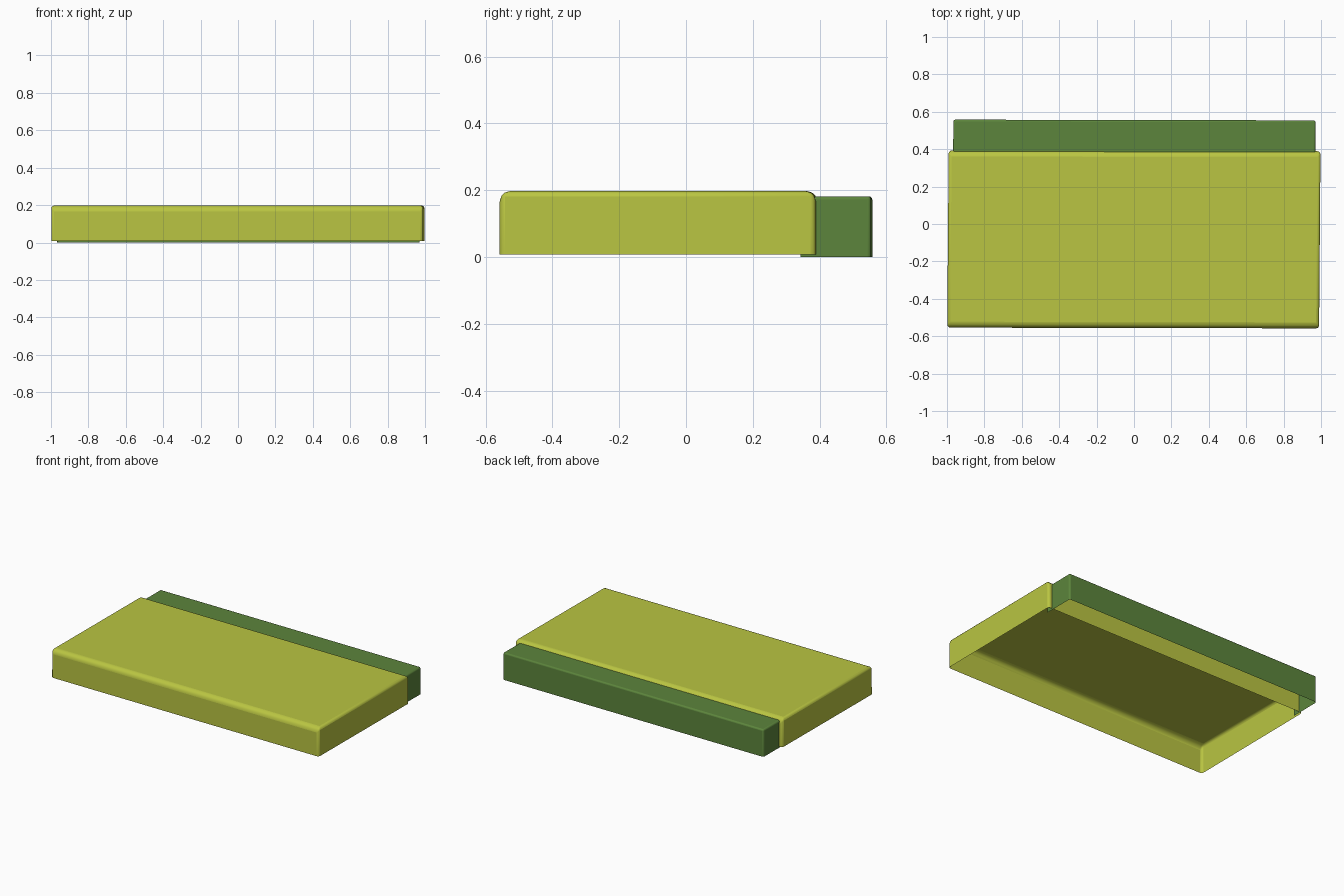
import bpy, bmesh

if "Cube" in bpy.data.objects:
    bpy.data.objects.remove(bpy.data.objects["Cube"])


def material(name, rgb):
    m = bpy.data.materials.new(name)
    m.diffuse_color = (*rgb, 1)
    m.use_nodes = True
    m.node_tree.nodes["Principled BSDF"].inputs["Base Color"].default_value = m.diffuse_color
    return m


def open_shell(name, lo, hi, open_sides, weight, width, mat):
    """Box without the faces matched by open_sides, with rounded outer edges."""
    bm = bmesh.new()
    bmesh.ops.create_cube(bm, size=1)
    for v in bm.verts:
        v.co = [lo[i] + (v.co[i] + 0.5) * (hi[i] - lo[i]) for i in range(3)]
    bm.normal_update()
    bmesh.ops.delete(bm, geom=[f for f in bm.faces if open_sides(f.normal)],
                     context='FACES')
    layer = bm.edges.layers.float.new("bevel_weight_edge")
    for e in bm.edges:
        if len(e.link_faces) == 2:
            e[layer] = weight(e)
    # slight hand-laid skew of the cloth
    for v in bm.verts:
        x, y, z = v.co
        v.co = (x + 0.008 * y, y - 0.002 * x, z)
    mesh = bpy.data.meshes.new(name)
    bm.to_mesh(mesh)
    bm.free()
    mesh.materials.append(mat)
    ob = bpy.data.objects.new(name, mesh)
    bpy.context.collection.objects.link(ob)
    bev = ob.modifiers.new("rounded_edges", 'BEVEL')
    bev.limit_method = 'WEIGHT'
    bev.width = width
    bev.segments = 3
    bpy.ops.object.select_all(action='DESELECT')
    ob.select_set(True)
    bpy.context.view_layer.objects.active = ob
    bpy.ops.object.shade_smooth_by_angle()
    return ob


def blanket_weight(e):
    d = e.verts[0].co - e.verts[1].co
    if abs(d.x) > 0.5:
        return 1.0      # long front and back top edges
    return 0.5          # side top edges and upright corners


lime = material("lime_cloth", (0.49, 0.56, 0.054))
green = material("green_cloth", (0.108, 0.235, 0.045))

# Blanket: open only underneath
open_shell("blanket", (-0.994, -0.556, 0.008), (0.994, 0.391, 0.198),
           lambda n: n.z < -0.5, blanket_weight, 0.032, lime)

# Sheet end: open underneath and at the front, tucked into the blanket
open_shell("sheet_end", (-0.97, 0.345, 0.0), (0.966, 0.556, 0.182),
           lambda n: n.z < -0.5 or n.y < -0.5, lambda e: 1.0, 0.01, green)
